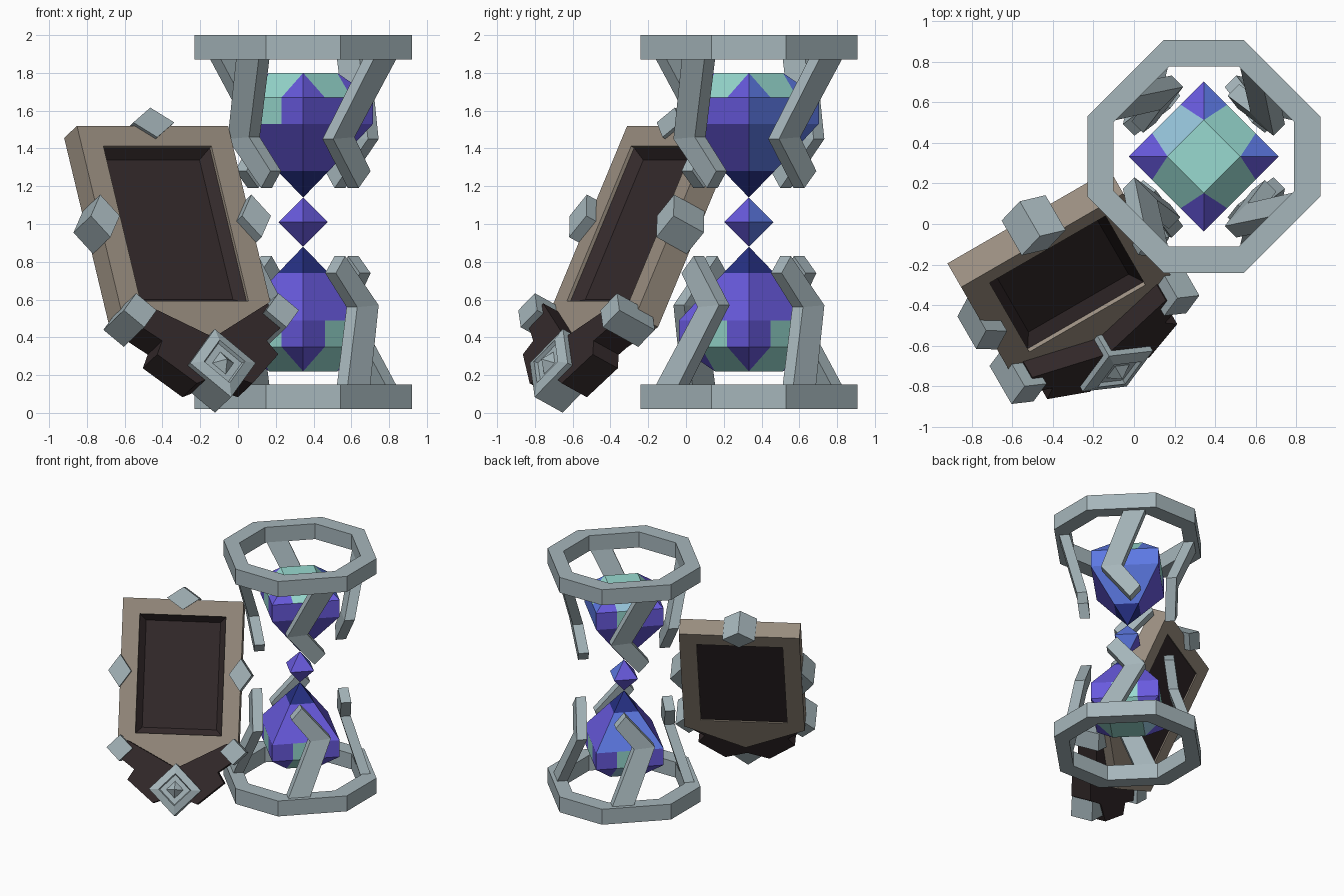
import bpy, bmesh, math
from mathutils import Vector, Matrix

if "Cube" in bpy.data.objects:
    bpy.data.objects.remove(bpy.data.objects["Cube"])


def mat(name, r, g, b):
    m = bpy.data.materials.new(name)
    m.diffuse_color = [((c / 255 + 0.055) / 1.055) ** 2.4 for c in (r, g, b)] + [1]
    m.use_nodes = True
    m.node_tree.nodes["Principled BSDF"].inputs["Base Color"].default_value = m.diffuse_color
    return m


METAL = mat("pale steel", 166, 182, 187)
TAN = mat("taupe stone", 154, 142, 128)
BROWN = mat("dark brown", 52, 42, 43)
VIOLET = mat("violet", 104, 90, 222)
BLUE = mat("blue", 92, 120, 226)
TEAL = mat("pale teal", 152, 218, 208)
NAVY = mat("deep indigo", 38, 48, 132)
SKY = mat("pale blue", 150, 196, 218)
CRYSTAL = [VIOLET, BLUE, TEAL, NAVY, SKY]


def finish(name, bm, mats, matrix=Matrix()):
    bm.transform(matrix)
    bmesh.ops.recalc_face_normals(bm, faces=bm.faces)
    me = bpy.data.meshes.new(name)
    bm.to_mesh(me)
    bm.free()
    for m in mats:
        me.materials.append(m)
    ob = bpy.data.objects.new(name, me)
    bpy.context.collection.objects.link(ob)
    return ob


def loft(name, rings, mats, matrix=Matrix(), rule=None, closed=False):
    """Skin rings of equal point count; repeated points merge, one point is a tip."""
    bm = bmesh.new()
    seen = {}

    def vert(p):
        key = tuple(round(c, 5) for c in p)
        if key not in seen:
            seen[key] = bm.verts.new(p)
        return seen[key]

    vr = [[vert(p) for p in r] for r in rings]
    n = max(len(r) for r in rings)
    pairs = list(zip(vr, vr[1:])) + ([(vr[-1], vr[0])] if closed else [])
    for row, (lo, hi) in enumerate(pairs):
        for i in range(n):
            j = (i + 1) % n
            quad = [lo[i % len(lo)], lo[j % len(lo)], hi[j % len(hi)], hi[i % len(hi)]]
            f = bm.faces.new(list(dict.fromkeys(quad)))
            f.material_index = rule(row, i) if rule else 0
    if not closed:
        for r in (vr[0], vr[-1]):
            if len(r) > 2:
                f = bm.faces.new(list(dict.fromkeys(r)))
                f.material_index = rule(len(pairs), 0) if rule else 0
    return finish(name, bm, mats, matrix)


# ---------- hourglass ----------
CX, CY, MID = 0.345, 0.333, 1.01
CENTRE = Matrix.Translation((CX, CY, MID))
HALVES = {"upper": 1, "lower": -1}


def octagon(h, c, z):
    q = [(h, -c), (h, c), (c, h), (-c, h), (-h, c), (-h, -c), (-c, -h), (c, -h)]
    return [(x, y, z) for x, y in q]


def diamond_ring(h, z, steps=(0, 0.31, 0.69)):
    """Square standing on its corner, each side in three columns."""
    if h == 0:
        return [(0, 0, z)]
    cs = [Vector((h, 0, z)), Vector((0, h, z)), Vector((-h, 0, z)), Vector((0, -h, z))]
    return [cs[k].lerp(cs[(k + 1) % 4], t) for k in range(4) for t in steps]


def crystal_colour(half):
    def rule(row, i):
        side, col = divmod(i, 3)        # sides run round from the back right
        if row == 0:
            return 3                    # tip
        if row == 1:                    # long cone
            return 1 if side == (0 if half == "upper" else 1) else 0
        if row == 4:                    # flat cap
            return 2
        if col == 1:                    # middle cells
            if row == 3:
                return (2, 4, 2, 2)[side]
            return (1, 2, 2, 0)[side] if half == "upper" else 2
        return 1 if side == 0 and half == "upper" else 0
    return rule


for half, s in HALVES.items():
    # octagonal end ring
    loft(half + "_ring", [octagon(0.575, 0.197, s * 0.86), octagon(0.575, 0.197, s * 0.99),
                          octagon(0.445, 0.17, s * 0.99), octagon(0.445, 0.17, s * 0.86)],
         [METAL], CENTRE, closed=True)
    # crystal bulb, its cap corners shared by neighbouring cells
    bulb = [(0, 0.13), (0.135, 0.27), (0.37, 0.52), (0.37, 0.66)]
    loft(half + "_crystal", [diamond_ring(h, s * z) for h, z in bulb]
         + [diamond_ring(0.18, s * 0.79, (0, 0, 1))],
         CRYSTAL, CENTRE, crystal_colour(half))
    # four bent claws: (tangent, height, radius)
    claw = [(0.02, 0.88, 0.48), (0.19, 0.88, 0.48), (-0.01, 0.45, 0.355),
            (0.13, 0.27, 0.335), (0.05, 0.18, 0.325), (-0.17, 0.44, 0.355)]
    for k in range(4):
        bm = bmesh.new()
        a, b = [[bm.verts.new((r + d, s * t, s * z)) for t, z, r in claw] for d in (-0.04, 0.04)]
        for side in (a, b):
            bm.faces.new([side[i] for i in (0, 1, 2, 5)])
            bm.faces.new([side[i] for i in (5, 2, 3, 4)])
        for i in range(6):
            j = (i + 1) % 6
            bm.faces.new([a[i], a[j], b[j], b[i]])
        finish(f"{half}_claw_{k + 1}", bm, [METAL],
               CENTRE @ Matrix.Rotation(math.radians(45 + 90 * k), 4, 'Z'))

# small diamond at the waist
loft("waist_crystal", [diamond_ring(h, z) for h, z in ((0, -0.13), (0.13, 0), (0, 0.13))],
     CRYSTAL, CENTRE, lambda row, i: 1 if i // 3 == 0 else 0)

# ---------- leaning framed tablet ----------
# local x = across, y = up the slab, z = out of its front; origin at top centre
lean, turn = math.radians(25.6), math.radians(30)
TABLET = (Matrix.Translation((-0.4525, -0.0805, 1.52)) @ Matrix.Rotation(turn, 4, 'Z')
          @ Matrix.Rotation(math.pi / 2 - lean, 4, 'X'))


def prism(name, pts, e0, e1, m):
    return loft(name, [[(x, y, e) for x, y in pts] for e in (e0, e1)], [m], TABLET)


def rect(x, y0, y1, e):
    return [(-x, y0, e), (x, y0, e), (x, y1, e), (-x, y1, e)]


def rhombus(x, y, h, v):
    return [(x + h, y), (x, y + v), (x - h, y), (x, y - v)]


W, O, TOP, BOT = 0.462, 0.33, -0.12, -1.03
prism("frame_top", [(-W, 0), (W, 0), (W, TOP), (-W, TOP)], -0.15, 0, TAN)
prism("frame_bottom", [(-W, BOT), (W, BOT), (W, -1.11), (0, -1.34), (-W, -1.11)], -0.15, 0, TAN)
for side, s in (("left", -1), ("right", 1)):
    prism(f"frame_{side}", [(s * W, TOP), (s * O, TOP), (s * O, BOT), (s * W, BOT)], -0.15, 0, TAN)
    # stepped dark arm along the pointed foot, standing proud of the frame
    prism(f"foot_arm_{side}", [(s * x, y) for x, y in
          ((0.38, -1.09), (0, -1.29), (0, -1.5), (0.17, -1.56), (0.37, -1.39),
           (0.32, -1.31), (0.44, -1.22))], -0.07, 0.1, BROWN)
    prism(f"side_stud_{side}", rhombus(s * W, -0.56, 0.088, 0.125), -0.14, 0.065, METAL)
    prism(f"corner_stud_{side}", rhombus(s * 0.435, -1.15, 0.1, 0.1), -0.1, 0.14, METAL)
prism("top_stud", rhombus(0, 0.01, 0.125, 0.087), -0.2, 0.02, METAL)

# dark panel with a sloping recess
loft("panel", [rect(O, BOT, TOP, -0.14), rect(O, BOT, TOP, -0.02),
               rect(O - 0.045, BOT + 0.045, TOP - 0.045, -0.075)], [BROWN], TABLET)

# large foot stud with a stepped face and a small pyramid
loft("foot_stud", [[(x, y, e) for x, y in rhombus(0, -1.455, h, h)] for h, e in
                   ((0.2, -0.06), (0.2, 0.13), (0.125, 0.15), (0.115, 0.13), (0.065, 0.13))]
     + [[(0, -1.455, 0.18)]], [METAL], TABLET)
